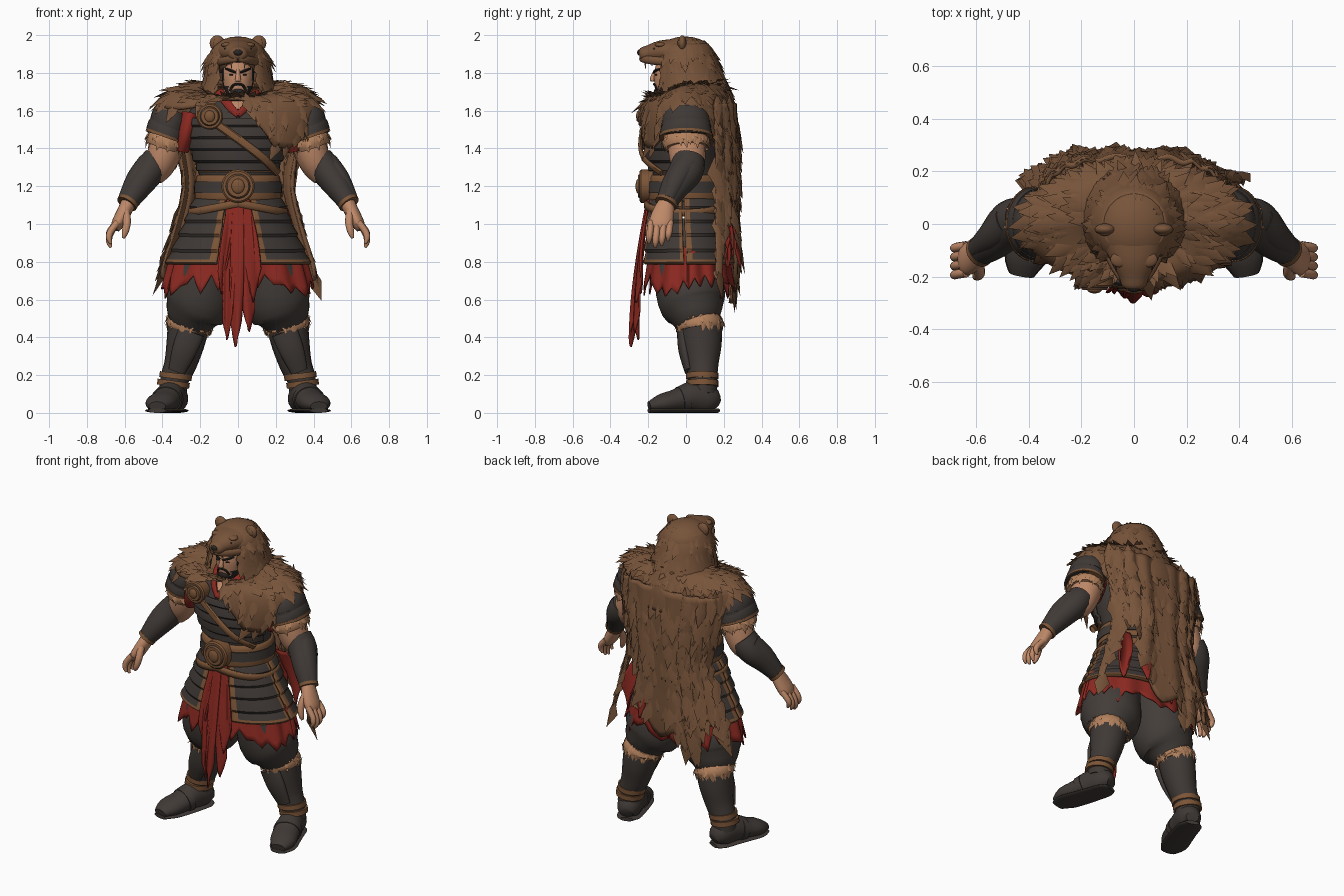
import bpy, bmesh, math, random
from mathutils import Vector as V, Matrix

if "Cube" in bpy.data.objects:
    bpy.data.objects.remove(bpy.data.objects["Cube"])

def mat(name, r, g, b):
    m = bpy.data.materials.new(name)
    m.diffuse_color = (r, g, b, 1)
    m.use_nodes = True
    m.node_tree.nodes["Principled BSDF"].inputs["Base Color"].default_value = m.diffuse_color
    return m

FUR = mat("brown fur", .185, .088, .042)
TRIM = mat("leather trim", .2, .09, .038)
DARK = mat("dark armour", .05, .041, .036)
PANTS = mat("charcoal cloth", .055, .046, .04)
RED = mat("red cloth", .26, .022, .015)
SKIN = mat("skin", .52, .25, .14)
TAN = mat("tan fur", .45, .22, .11)
HAIR = mat("black hair", .022, .018, .016)

X, Y, Z = V((1, 0, 0)), V((0, 1, 0)), V((0, 0, 1))

def finish(name, bm, mats, mirror=False, thick=0, angle=40):
    bmesh.ops.recalc_face_normals(bm, faces=bm.faces)
    me = bpy.data.meshes.new(name)
    bm.to_mesh(me)
    bm.free()
    ob = bpy.data.objects.new(name, me)
    bpy.context.collection.objects.link(ob)
    for m in mats:
        me.materials.append(m)
    bpy.ops.object.select_all(action='DESELECT')
    ob.select_set(True)
    bpy.context.view_layer.objects.active = ob
    bpy.ops.object.shade_smooth_by_angle(angle=math.radians(angle))
    if thick:
        s = ob.modifiers.new("thickness", 'SOLIDIFY')
        s.thickness, s.offset = thick, 0
    if mirror:
        ob.modifiers.new("mirror", 'MIRROR')
    return ob

def track(keys, t, soft=True):
    """Value at t (0..1) along evenly spaced key tuples."""
    n = len(keys)
    s = min(max(t, 0), 1) * (n - 1)
    i = min(int(s), n - 2)
    f = s - i
    b, c = keys[i], keys[i + 1]
    if not soft:
        return b + (c - b) * f
    a, d = keys[max(i - 1, 0)], keys[min(i + 2, n - 1)]
    return [q + .5 * f * (r - p + f * (2 * p - 5 * q + 4 * r - w + f * (3 * (q - r) + w - p)))
            for p, q, r, w in zip(a, b, c, d)]

def shell(rings, t0=0, t1=360, rows=0):
    """Surface around the z axis from rings (z, rx, ry, cy); rows makes overlapping lames."""
    def f(u, v):
        z, rx, ry, cy = track(rings, v)
        a = math.radians(t0 + (t1 - t0) * u)
        k = .014 * ((v * rows + 1e-6) % 1) if rows else 0
        return V(((rx + k) * math.cos(a), cy + (ry + k) * math.sin(a), z))
    return f

def tube(keys, ref=Y):
    """Surface along a path of keys (x, y, z, radius along ref, other radius)."""
    def f(u, v):
        k = track(keys, v)
        t = (V(track(keys, v + .02)[:3]) - V(track(keys, v - .02)[:3])).normalized()
        a = (ref - t * ref.dot(t)).normalized()
        w = u * math.tau
        return V(k[:3]) + a * k[3] * math.cos(w) + t.cross(a) * k[4] * math.sin(w)
    return f

def sheet(name, f, nu, nv, mats, closed=False, paint=None, floor=None, **kw):
    bm = bmesh.new()
    cols = nu if closed else nu + 1
    grid = [[bm.verts.new(f(i / nu, j / nv)) for i in range(cols)] for j in range(nv + 1)]
    for j in range(nv):
        for i in range(nu):
            k = (i + 1) % cols
            face = bm.faces.new((grid[j][i], grid[j][k], grid[j + 1][k], grid[j + 1][i]))
            if paint:
                face.material_index = paint(face.calc_center_median(), (i + .5) / nu, (j + .5) / nv)
    if closed and not kw.get("thick"):
        bm.faces.new(grid[0])
        bm.faces.new(grid[-1])
    if floor is not None:
        for v in bm.verts:
            v.co.z = max(v.co.z, floor)
    return finish(name, bm, mats, **kw)

def limb(name, keys, m, ref=Y, n=20, step=3, **kw):
    return sheet(name, tube(keys, ref), n, (len(keys) - 1) * step, [m], closed=True, **kw)

def ball(name, c, r, m, mirror=False):
    bm = bmesh.new()
    bmesh.ops.create_uvsphere(bm, u_segments=20, v_segments=12, radius=1,
                              matrix=Matrix.Translation(c) @ Matrix.Diagonal((*r, 1)))
    return finish(name, bm, [m], mirror)

def tufts(name, f, count, size, m, axis=(0, 0), mirror=False, seed=1):
    """Scatter flat pointed locks of fur over a surface, lying along its v direction."""
    rnd = random.Random(seed)
    bm = bmesh.new()
    for _ in range(count):
        u, v = rnd.random(), rnd.random() ** .85
        p = f(u, v)
        d = (f(u, min(v + .02, 1)) - f(u, max(v - .02, 0))).normalized()
        s = f(min(u + .01, 1), v) - f(max(u - .01, 0), v)
        n = s.cross(d).normalized()
        if n.dot(p - V((axis[0], axis[1], p.z - .08))) < 0:
            n = -n
        s = (d.cross(n) + d * rnd.uniform(-.3, .3)).normalized()
        L = size * rnd.uniform(.65, 1.3)
        w = L * .27
        a, l, r, q, t = [bm.verts.new(c) for c in (
            p - d * L * .45, p + d * L * .1 - s * w, p + d * L * .1 + s * w,
            p + d * L * .1 + n * L * .13, p + d * L * .7 + n * L * .17 + s * w * rnd.uniform(-.8, .8))]
        for tri in ((a, l, q), (a, q, r), (l, t, q), (q, t, r), (a, r, t), (a, t, l)):
            bm.faces.new(tri)
    return finish(name, bm, [m], mirror, angle=70)

def disc(name, x, z, y0, y1, r, m):
    limb(name, [(x, y0, z, r, r), (x, y1 + .008, z, r, r), (x, y1, z, r * .9, r * .9)], m, Z, 32, 1)

# Legs: baggy trousers, fur knee cuffs, shin boots and feet
limb("trouser_leg", [(.12, 0, 1.0, .16, .13), (.17, .005, .78, .175, .16), (.205, .03, .6, .18, .182),
                     (.235, .05, .52, .145, .15), (.25, .065, .45, .1, .1)], PANTS, n=28, mirror=True)
knee = [(.245, .072, .495, .112, .11), (.257, .074, .465, .122, .122), (.262, .076, .44, .114, .115)]
limb("knee_fur_cuff", knee, TAN, mirror=True)
tufts("knee_fur_locks", tube(knee), 60, .045, TAN, (.255, .07), True, 2)
limb("shin_boot", [(.26, .078, .47, .112, .112), (.28, .083, .36, .106, .1), (.305, .087, .26, .086, .086),
                   (.335, .09, .18, .075, .076), (.345, .09, .1, .072, .072)], DARK, mirror=True)
limb("shin_plate", [(.245, -.018, .43, .03, .07), (.285, -.01, .33, .03, .065), (.325, .013, .22, .02, .045)],
     DARK, mirror=True)
for i, (x, z, r) in enumerate(((.328, .195, .086), (.34, .155, .086))):
    limb(f"ankle_strap_{i}", [(x, .087, z + .015, r, r), (x + .004, .087, z - .015, r, r)], TRIM, mirror=True)
foot = [(.315, .165, .05, .03, .04), (.33, .125, .07, .075, .07), (.355, .04, .085, .085, .076),
        (.385, -.05, .065, .062, .08), (.415, -.13, .05, .05, .078), (.428, -.195, .035, .025, .045)]
limb("foot", foot, DARK, Z, floor=.004, mirror=True)
limb("foot_strap", [(.368, .0, .075, .079, .084), (.38, -.035, .068, .071, .086)], DARK, Z, floor=0, mirror=True)
limb("sole", [(x, y, .012, .012, w + .003) for x, y, z, h, w in foot], DARK, Z, floor=0, mirror=True)

# Torso and chest lames
sheet("torso", shell([(1.05, .2, .17, 0), (1.25, .205, .175, 0), (1.4, .25, .2, -.01), (1.52, .28, .205, -.01),
                      (1.62, .24, .16, 0), (1.68, .12, .1, 0)]), 40, 15, [DARK], closed=True)
sheet("chest_lames", shell([(1.56, .285, .212, -.01), (1.42, .262, .212, -.01), (1.28, .212, .185, 0)], 195, 345, 5),
      30, 25, [DARK, TRIM], paint=lambda c, u, v: int(v > .95), thick=.008, angle=25)
limb("chest_strap", [(-.17, -.21, 1.57, .012, .022), (0, -.24, 1.45, .012, .022), (.13, -.225, 1.35, .012, .022),
                     (.21, -.13, 1.27, .012, .022)], TRIM, n=8)

# Armoured skirt with trim, over a ragged red underskirt
skirt = [(1.13, .225, .19, 0), (.97, .29, .215, .005), (.79, .375, .235, .015)]
edge = lambda c, u, v: int(u < .09 or u > .93 or v > .92)
sheet("skirt_front_panel", shell(skirt, 287, 354, 5), 30, 25, [DARK, TRIM], paint=edge, mirror=True, thick=.014, angle=25)
sheet("skirt_back_panel", shell(skirt, 357, 437, 5), 30, 25, [DARK, TRIM], paint=edge, mirror=True, thick=.014, angle=25)
rnd = random.Random(5)
hem = [.64 + (.05 if i % 2 else 0) + rnd.uniform(-.035, .045) for i in range(48)]
hem.append(hem[0])
def under(u, v):
    a, z = u * math.tau, .88 + (track(hem, u, False) - .88) * v
    k = .335 + (.88 - z) * .27 + .01 * math.sin(u * 90)
    return V((k * math.cos(a), .015 + k * .6 * math.sin(a), z))
sheet("red_underskirt", under, 144, 6, [RED], closed=True, thick=.008)

# Hanging red cloth strips: (top x, bottom x, half width, end z, top y, bottom y)
for i, (x0, x1, w, z1, y0, y1) in enumerate(((-.035, -.05, .026, .38, -.2, -.265), (.0, -.01, .026, .34, -.205, -.285),
        (.03, .055, .032, .42, -.2, -.26), (.025, .09, .03, .58, -.195, -.25), (-.03, -.085, .02, .62, -.195, -.245),
        (.1, .13, .04, .76, .2, .275), (-.06, -.05, .04, .68, .2, .26), (.2, .27, .035, .76, .16, .225))):
    def strip(u, v):
        z = 1.13 + (z1 + .14 * abs(u - (.35 + .1 * (i % 3))) * 2 - 1.13) * v
        return V((x0 + (x1 - x0) * v + (u - .5) * 2 * w * (1 + .4 * math.sin(v * 3)),
                  y0 + (y1 - y0) * math.sin(v * 1.57) + .014 * v * math.sin(u * 6 + i), z))
    sheet(f"red_strip_{i}", strip, 12, 14, [RED], thick=.01)

# Belts and round buckle
sheet("wide_belt", shell([(1.26, .212, .185, 0), (1.24, .224, .2, 0), (1.14, .23, .205, 0), (1.12, .222, .195, 0)]),
      40, 6, [TRIM], closed=True)
sheet("belt_band", shell([(1.225, .23, .208, 0), (1.165, .234, .21, 0)]), 40, 2, [DARK], closed=True)
def sash(u, v):
    a = u * math.tau
    return V((.255 * math.cos(a), .215 * math.sin(a), 1.13 - .05 * abs(math.cos(a)) - .04 * v))
sheet("low_sash", sash, 40, 2, [TRIM], closed=True, thick=.016)
for nm, x, z, y, r in (("buckle", 0, 1.2, -.235, .088), ("shoulder_medallion", -.15, 1.57, -.232, .07)):
    disc(nm + "_rim", x, z, y + .06, y - .01, r, TRIM)
    disc(nm + "_groove", x, z, y, y - .014, r * .78, DARK)
    disc(nm + "_centre", x, z, y, y - .02, r * .72, TRIM)
    ball(nm + "_boss", (x, y - .018, z), (r * .4, .014, r * .45), TRIM)

# Arms: red sleeve, layered shoulder plates, fur cuff, bracer, hand
limb("red_sleeve", [(.25, -.03, 1.58, .1, .05), (.275, -.04, 1.48, .1, .05), (.3, -.03, 1.39, .07, .04)], RED, mirror=True)
limb("upper_arm", [(.33, 0, 1.55, .1, .09), (.38, .005, 1.4, .1, .092), (.42, .01, 1.3, .085, .078),
                   (.45, .0, 1.24, .05, .05)], SKIN, mirror=True)
for i, (x, z, r) in enumerate(((.338, 1.565, .112), (.352, 1.51, .12))):
    limb(f"shoulder_plate_{i}", [(x, 0, z + .04, r * .9, r * .7), (x + .02, 0, z, r * 1.1, r * .9),
                                (x + .03, 0, z - .045, r * 1.16, r * .88)], DARK, n=28, mirror=True)
    limb(f"shoulder_trim_{i}", [(x + .028, 0, z - .038, r * 1.19, r * .92), (x + .033, 0, z - .052, r * 1.19, r * .92)],
         TRIM if i else DARK, n=28, mirror=True)
cuff = [(.365, 0, 1.465, .115, .093), (.38, 0, 1.435, .125, .104), (.39, .002, 1.405, .116, .096)]
limb("sleeve_fur_cuff", cuff, TAN, mirror=True)
tufts("sleeve_fur_locks", tube(cuff), 60, .045, TAN, (.38, 0), True, 3)
brace = [(.425, .015, 1.345, .085, .078), (.47, 0, 1.28, .092, .082), (.53, -.06, 1.195, .075, .07),
         (.585, -.105, 1.11, .055, .052)]
limb("bracer", brace, DARK, mirror=True)
limb("bracer_plate", [(.485, .01, 1.33, .06, .045), (.545, -.045, 1.245, .055, .045), (.605, -.095, 1.135, .035, .03)],
     DARK, mirror=True)
limb("wrist_band", [(.58, -.1, 1.12, .06, .057), (.59, -.108, 1.105, .06, .057)], TRIM, mirror=True)
limb("palm", [(.575, -.1, 1.12, .042, .04), (.605, -.12, 1.06, .058, .038), (.637, -.135, 1.0, .062, .034),
              (.65, -.138, .97, .045, .022)], SKIN, mirror=True)
for i in range(4):
    y, dz = -.185 + i * .034, (.01, -.01, 0, .025)[i]
    limb(f"finger_{i}", [(.637, y, 1.01, .018, .019), (.675, y - .006, .955 + dz / 2, .018, .018),
                         (.683, y - .01, .915 + dz, .016, .016), (.672, y - .012, .886 + dz, .007, .007)],
         SKIN, n=10, mirror=True)
limb("thumb", [(.595, -.15, 1.07, .022, .022), (.588, -.185, 1.01, .022, .022), (.598, -.198, .955, .018, .018),
               (.608, -.2, .925, .008, .008)], SKIN, n=10, mirror=True)

# Head, neck and collar
limb("neck", [(0, -.03, 1.73, .07, .075), (0, -.05, 1.64, .085, .085), (0, -.105, 1.55, .11, .085)], SKIN)
sheet("head", shell([(1.665, .035, .035, -.115), (1.69, .062, .07, -.09), (1.74, .08, .095, -.072),
                     (1.8, .086, .1, -.068), (1.88, .08, .1, -.05)]), 48, 24, [SKIN, HAIR], closed=True,
      paint=lambda c, u, v: int(c.z < 1.7 or abs(c.x) > .074 or (c.z < 1.735 and abs(c.x) > .05)))
limb("beard", [(0, -.135, 1.708, .03, .034), (0, -.14, 1.69, .032, .04), (0, -.14, 1.655, .014, .018)], HAIR)
limb("moustache", [(0, -.169, 1.741, .007, .006), (.025, -.163, 1.735, .007, .007), (.042, -.148, 1.705, .006, .007)],
     HAIR, n=8, mirror=True)
limb("nose", [(0, -.16, 1.815, .01, .01), (0, -.176, 1.775, .013, .014), (0, -.178, 1.755, .012, .019)], SKIN, n=10)
limb("brow", [(.012, -.17, 1.802, .008, .006), (.04, -.16, 1.813, .008, .007), (.066, -.132, 1.823, .006, .005)],
     HAIR, n=8, mirror=True)
ball("eye", (.034, -.158, 1.79), (.014, .008, .005), HAIR, True)
limb("red_collar", [(.1, -.06, 1.7, .012, .024), (.075, -.135, 1.665, .012, .024), (.042, -.185, 1.62, .012, .022),
                    (-.002, -.218, 1.575, .01, .016)], RED, n=10, mirror=True)

# Fur mantle over the shoulders, longer on the right front and the back
reach = [.67, .72, .85, 1, 1, 1, 1, 1, 1, 1, .85, .72, .65, .64, .64, .63, .58, .36, .24, .78, .97, 1, .88, .75, .67]
rings = [(1.73, .12, .1, .01), (1.735, .24, .16, .005), (1.71, .34, .2, 0), (1.645, .41, .225, 0),
         (1.53, .42, .24, 0), (1.4, .37, .245, 0)]
def mantle(u, v):
    w, a = v * track(reach, u, False), u * math.tau
    z, rx, ry, cy = track(rings, w)
    return V((rx * math.cos(a), cy + ry * math.sin(a), z - .09 * max(0, -math.sin(a)) * (1 - w)))
sheet("fur_mantle", mantle, 72, 14, [FUR], closed=True, thick=.02)
tufts("mantle_locks", mantle, 330, .115, FUR, seed=4)

# Fur cape hanging down the back in ragged tails
tails = [.73, .7, .93, 1.14, 1.2, 1.18, 1.16, 1.1, .92, .8, .68, .74, .58, .66, .62, .78, .84, .94, .8, .71, .75]
widths = [(.36, .235), (.335, .25), (.305, .25), (.355, .252), (.425, .255), (.45, .23)]
def cape(u, v):
    a = math.radians(22 + 136 * u)
    z = 1.64 + (track(tails, u, False) - 1.64) * v
    rx, ry = track(widths, (1.64 - z) / 1.1)
    c = math.cos(a)
    return V((rx * math.copysign(abs(c) ** .65, c), .015 + (ry + .008 * math.sin(u * 50)) * math.sin(a) ** .6, z))
sheet("fur_cape", cape, 100, 24, [FUR], thick=.022)
tufts("cape_locks", cape, 380, .14, FUR, seed=6)

# Bear hood: drape, skull, snout, ears, nose, teeth
hood = shell([(1.95, .11, .11, 0), (1.88, .152, .15, 0), (1.8, .168, .17, .01), (1.72, .19, .19, .025),
              (1.62, .235, .21, .045), (1.5, .26, .22, .05)], -50, 230)
sheet("hood_drape", hood, 48, 18, [FUR], thick=.02)
tufts("hood_locks", hood, 200, .1, FUR, seed=7)
ball("bear_skull", (0, -.005, 1.885), (.152, .158, .108), FUR)
limb("bear_snout", [(0, -.07, 1.91, .07, .12), (0, -.14, 1.91, .06, .09), (0, -.2, 1.902, .044, .058),
                    (0, -.235, 1.897, .036, .046), (0, -.248, 1.895, .02, .027)], FUR, Z, 28)
limb("bear_lip", [(.105, -.1, 1.86, .022, .016), (.07, -.17, 1.865, .022, .016), (.035, -.22, 1.872, .02, .014),
                  (0, -.235, 1.875, .016, .014)], FUR, Z, 12, mirror=True)
ball("bear_nose", (0, -.247, 1.908), (.024, .012, .016), HAIR)
ball("bear_eye", (.062, -.166, 1.928), (.011, .009, .008), HAIR, True)
ball("bear_brow", (.055, -.135, 1.948), (.035, .03, .014), FUR, True)
ball("bear_ear", (.11, -.02, 1.957), (.04, .022, .042), FUR, True)
ball("bear_ear_hollow", (.11, -.037, 1.957), (.022, .008, .024), FUR, True)
for i, (x, y, h) in enumerate(((.035, -.215, .045), (.06, -.18, .03), (.08, -.15, .025))):
    limb(f"bear_tooth_{i}", [(x, y, 1.865, .007, .007), (x, y, 1.865 - h, .001, .001)], TAN, n=8, step=1, mirror=True)
